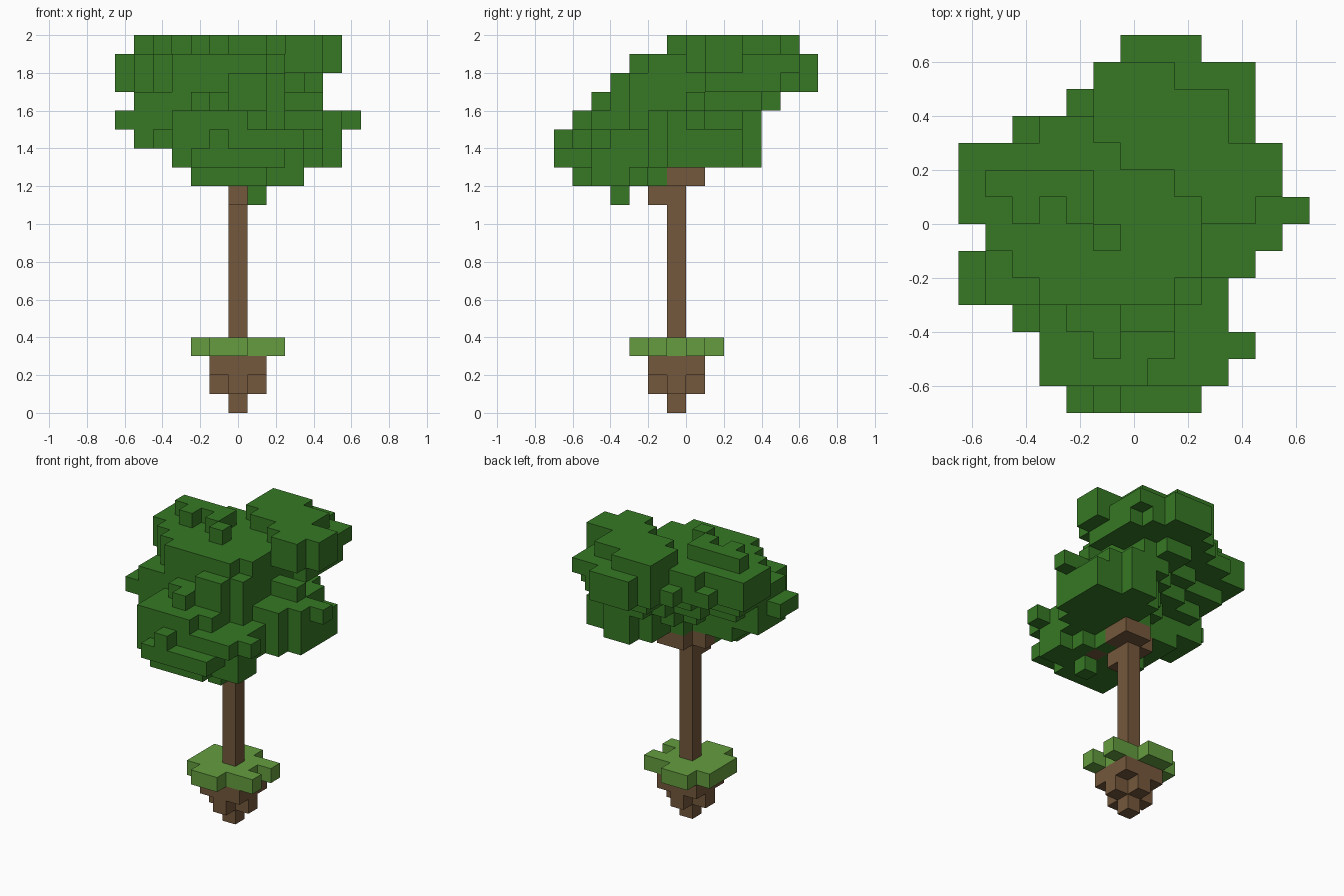
import bpy
import bmesh
from mathutils import Vector

UNIT = 0.1  # edge length of one block

default_cube = bpy.data.objects.get("Cube")
if default_cube:
    bpy.data.objects.remove(default_cube, do_unlink=True)


def make_material(name, red, green, blue):
    colour = (red, green, blue, 1.0)
    material = bpy.data.materials.new(name)
    material.use_nodes = True
    material.diffuse_color = colour
    shader = material.node_tree.nodes["Principled BSDF"]
    shader.inputs["Base Color"].default_value = colour
    shader.inputs["Roughness"].default_value = 0.9
    return material


def fill(low, high, *rectangles):
    """Blocks in layers low to high; each rectangle is (left, right, front, back)."""
    return {
        (x, y, z)
        for left, right, front, back in rectangles
        for x in range(left, right + 1)
        for y in range(front, back + 1)
        for z in range(low, high + 1)
    }


def build_blocks(name, cells, material):
    """Skin a set of blocks with only its outer faces, then merge flat areas."""
    bm = bmesh.new()
    corners = {}

    def corner(position):
        key = tuple(round(2 * value) for value in position)
        if key not in corners:
            corners[key] = bm.verts.new(position * UNIT)
        return corners[key]

    for cell in sorted(cells):
        # blocks are centred across x and start on whole steps in y and z
        centre = Vector(cell) + Vector((0, 0.5, 0.5))
        for axis in range(3):
            for sign in (-1, 1):
                neighbour = list(cell)
                neighbour[axis] += sign
                if tuple(neighbour) in cells:
                    continue
                normal, side = Vector(), Vector()
                normal[axis] = sign * 0.5
                side[(axis + 1) % 3] = 0.5
                up = normal.cross(side) * 2
                middle = centre + normal
                ring = (-side - up, side - up, side + up, up - side)
                bm.faces.new([corner(middle + offset) for offset in ring])

    bmesh.ops.dissolve_limit(bm, angle_limit=0.01, verts=bm.verts, edges=bm.edges)
    mesh = bpy.data.meshes.new(name)
    bm.to_mesh(mesh)
    bm.free()
    mesh.materials.append(material)
    part = bpy.data.objects.new(name, mesh)
    bpy.context.collection.objects.link(part)


leaf_green = make_material("leaf green", 0.037, 0.190, 0.018)
grass_green = make_material("grass green", 0.128, 0.335, 0.050)
bark_brown = make_material("bark brown", 0.178, 0.099, 0.045)

# Soil lump tapering to a single block
soil = fill(0, 0, (0, 0, -1, -1))
soil |= fill(1, 1, (-1, 1, -1, -1), (0, 0, -2, 0))
soil |= fill(2, 2, (-1, 1, -2, 0))

# Grass slab with a ragged rim
grass = fill(3, 3, (-2, 1, -2, 0), (2, 2, -2, -2), (2, 2, 0, 0),
             (-1, 0, -3, -3), (-1, 0, 1, 1))

# Trunk with branch stubs
trunk = fill(4, 12, (0, 0, -1, -1))
trunk |= fill(11, 11, (0, 0, -2, -2))
trunk |= fill(12, 12, (0, 1, 0, 0), (-1, 1, -1, -1), (1, 1, -3, -3))

# Underside of the canopy
underside = fill(11, 11, (1, 1, -4, -4))
underside |= fill(12, 12, (-2, 1, -6, -6), (-2, 3, -5, -4),
                  (-2, 2, -3, -3), (-1, 1, -2, -2))
underside |= fill(13, 13, (2, 3, 3, 3), (1, 5, 1, 2), (0, 5, 0, 0),
                  (-3, 5, -1, -1), (-3, 4, -2, -2), (-3, 3, -5, -3),
                  (-3, 2, -6, -6), (-2, 2, -7, -7))

# Wide middle of the canopy, cut away at the back left
middle = fill(14, 14, (2, 3, 3, 3), (1, 5, 2, 2), (0, 5, 1, 1), (-1, 5, 0, 0),
              (-5, 4, -2, -2), (-5, 3, -3, -3), (-4, 3, -4, -4),
              (-3, 3, -6, -5), (4, 4, -5, -5), (-1, -1, -7, -7))
middle |= fill(14, 15, (-5, 5, -1, -1))
middle |= fill(15, 15, (1, 3, 3, 3), (0, 4, 2, 2), (-2, 4, 1, 1), (-4, 6, 0, 0),
               (-6, 4, -2, -2), (-6, 2, -3, -3), (-3, 1, -5, -4),
               (-3, 0, -6, -6))

# Left crown with small sprigs on top
left_crown = fill(16, 16, (-5, 2, -3, 1), (-2, 2, 2, 2),
                  (-2, -1, -4, -4), (-1, -1, -5, -5))
left_crown |= fill(16, 17, (0, 1, -4, -4), (2, 2, -3, -3))
left_crown |= fill(17, 17, (-4, -4, 3, 3), (-2, -2, 4, 4))
left_crown |= fill(17, 18, (-6, 2, 0, 2), (-3, -2, 3, 3), (-5, 2, -1, -1),
                   (-4, 2, -2, -2), (-3, 1, -3, -3))
left_crown |= fill(19, 19, (-5, -2, 1, 1), (-4, -4, 0, 0),
                   (-2, -2, 0, 0), (-1, -1, -1, -1))

# Taller crown overhanging to the back and right
back_crown = fill(16, 16, (0, 2, 3, 3), (0, 1, 4, 4), (3, 4, 0, 0))
back_crown |= fill(17, 17, (4, 4, 1, 1), (3, 4, 2, 2), (-1, 3, 5, 5))
back_crown |= fill(17, 18, (-1, 4, 3, 4), (0, 2, 6, 6))
back_crown |= fill(18, 18, (-1, 4, 5, 5))
back_crown |= fill(18, 19, (0, 5, 2, 2), (2, 5, 1, 1), (3, 4, 0, 0))
back_crown |= fill(19, 19, (-1, 3, 3, 4), (-1, 1, 5, 5))

canopy = (underside | middle | left_crown | back_crown) - trunk

build_blocks("soil", soil, bark_brown)
build_blocks("grass", grass, grass_green)
build_blocks("trunk", trunk, bark_brown)
build_blocks("canopy", canopy, leaf_green)
